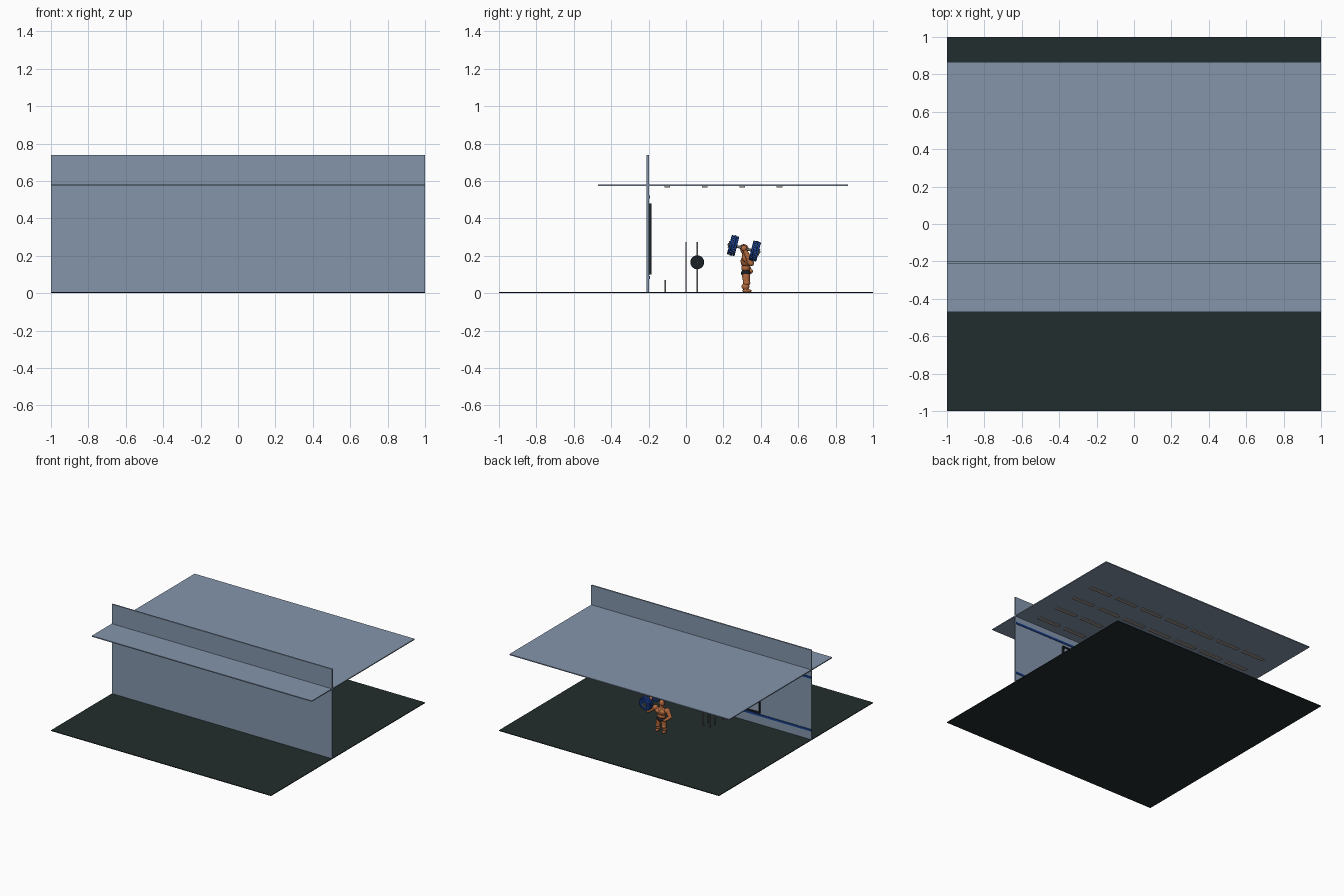
import bpy
from mathutils import Vector

cube = bpy.data.objects.get("Cube")
if cube:
    bpy.data.objects.remove(cube, do_unlink=True)


def material(name, r, g, b):
    m = bpy.data.materials.new(name)
    m.use_nodes = True
    m.diffuse_color = (r, g, b, 1)
    m.node_tree.nodes["Principled BSDF"].inputs["Base Color"].default_value = (r, g, b, 1)
    return m


WALL = material("blue grey paint", .23, .30, .41)
FLOOR = material("dark rubber", .016, .026, .026)
BLUE = material("blue", .01, .05, .27)
BLACK = material("black frame", .01, .015, .018)
GLASS = material("mirror glass", .30, .37, .46)
LAMP = material("warm lamp", .36, .33, .30)
STEEL = material("steel", .16, .16, .14)
SKIN = material("tan skin", .46, .15, .05)
HAIR = material("dark brown", .10, .035, .015)


def finish(name, mat, smooth=False):
    o = bpy.context.object
    o.name = name
    o.data.materials.append(mat)
    if smooth:
        bpy.ops.object.shade_smooth_by_angle()
    return o


def box(name, x, y, z, mat):
    """Box from its (low, high) range on each axis."""
    r = (x, y, z)
    bpy.ops.mesh.primitive_cube_add(size=1, location=[sum(p) / 2 for p in r])
    bpy.context.object.scale = [p[1] - p[0] for p in r]
    bpy.ops.object.transform_apply(location=False, rotation=False)
    return finish(name, mat)


def rod(name, a, b, r1, mat, r2=None, sides=20, bevel=0):
    """Cylinder or taper between two points."""
    a, b = Vector(a), Vector(b)
    bpy.ops.mesh.primitive_cone_add(vertices=sides, radius1=r1, radius2=r1 if r2 is None else r2,
                                    depth=(b - a).length, location=(a + b) / 2,
                                    rotation=(b - a).to_track_quat('Z', 'Y').to_euler())
    o = finish(name, mat, True)
    if bevel:
        mod = o.modifiers.new("rounding", 'BEVEL')
        mod.width, mod.segments = bevel, 2
    return o


def ball(name, loc, size, mat):
    bpy.ops.mesh.primitive_uv_sphere_add(segments=20, ring_count=12, radius=1, location=loc)
    bpy.context.object.scale = size
    bpy.ops.object.transform_apply(location=False, rotation=False)
    return finish(name, mat, True)


# Room shell
box("floor", (-1, 1), (-1, 1), (0, .006), FLOOR)
box("wall", (-1, 1), (-.21, -.198), (.006, .74), WALL)
box("ceiling", (-1, 1), (-.47, .865), (.572, .58), WALL)
for part, z in (("lower", .083), ("upper", .515)):
    box(part + "_wall_stripe", (-1, 1), (-.198, -.193), (z - .008, z + .008), BLUE)

# Ceiling lamps
for row in range(4):
    for col in range(7):
        x, y = (col - 3) * .25, -.1 + row * .2
        box("ceiling_lamp", (x - .1, x + .1), (y - .015, y + .015), (.566, .572), LAMP)

# Wall mirror with frame
box("mirror_glass", (-.53, .53), (-.198, -.192), (.11, .47), GLASS)
for z in (.1, .468):
    box("mirror_frame_rail", (-.54, .54), (-.198, -.184), (z, z + .012), BLACK)
for x in (-.54, .528):
    box("mirror_frame_side", (x, x + .012), (-.198, -.184), (.1, .48), BLACK)

# Weight rack with a loaded bar
RX = -.23
for s in (-1, 1):
    x = RX + s * .03
    for y, h in ((.0, .275), (.06, .275), (-.11, .07)):
        box("rack_post", (x - .004, x + .004), (y - .004, y + .004), (.006, h), STEEL)
    for k in range(2):
        px = RX + s * (.085 + k * .014)
        rod("bar_plate", (px - .006, .06, .165), (px + .006, .06, .165), .037, BLACK, bevel=.003)
rod("bar", (RX - .125, .06, .165), (RX + .125, .06, .165), .005, STEEL)

# Athlete: legs
Y = .32
for s, side in ((1, "left"), (-1, "right")):
    hip, knee, ankle = (s * .022, Y, .1), (s * .028, Y + .004, .055), (s * .03, Y - .002, .012)
    rod(side + "_thigh", knee, hip, .017, SKIN, .022)
    ball(side + "_knee", knee, (.018, .02, .016), SKIN)
    ball(side + "_calf", (s * .029, Y - .002, .036), (.017, .021, .02), SKIN)
    rod(side + "_shin", ankle, knee, .012, SKIN, .015)
    ball(side + "_foot", (s * .031, Y + .006, .013), (.014, .024, .01), SKIN)

# Athlete: torso and head
ball("shorts", (0, Y, .107), (.042, .026, .02), BLACK)
ball("belly", (0, Y, .135), (.035, .024, .026), SKIN)
ball("chest", (0, Y, .17), (.05, .028, .034), SKIN)
for s, side in ((1, "left"), (-1, "right")):
    ball(side + "_chest_muscle", (s * .02, Y + .018, .175), (.023, .015, .019), SKIN)
    ball(side + "_shoulder", (s * .054, Y, .188), (.022, .022, .022), SKIN)
rod("neck", (0, Y - .004, .19), (0, Y - .005, .222), .018, SKIN, .014)
ball("head", (0, Y - .008, .235), (.021, .022, .027), SKIN)
ball("hair", (0, Y - .013, .244), (.021, .02, .018), HAIR)

# Athlete: lowered arm with the hand at the hip
rod("right_upper_arm", (-.058, Y, .188), (-.085, Y + .005, .145), .018, SKIN, .014)
ball("right_elbow", (-.085, Y + .005, .145), (.014, .014, .014), SKIN)
rod("right_forearm", (-.085, Y + .005, .145), (-.05, Y + .025, .118), .015, SKIN, .01)
ball("right_hand", (-.048, Y + .026, .117), (.012, .012, .012), SKIN)

# Athlete: flexed arm
GRIP = Vector((.105, .31, .24))
rod("left_upper_arm", (.058, Y, .188), (.098, Y + .028, .16), .019, SKIN, .016)
ball("left_elbow", (.098, Y + .028, .16), (.016, .016, .016), SKIN)
rod("left_forearm", (.098, Y + .028, .16), GRIP, .017, SKIN, .011)
ball("left_hand", GRIP, (.015, .017, .016), SKIN)

# Dumbbell, tilted along its handle
axis = Vector((0, .97, -.25)).normalized()
rod("dumbbell_handle", GRIP - axis * .09, GRIP + axis * .09, .007, STEEL)
for s in (-1, 1):
    for k, r in ((-1, .053), (0, .056), (1, .053)):
        c = GRIP + axis * (s * .06 + k * .014)
        rod("dumbbell_plate", c - axis * .0068, c + axis * .0068, r, BLUE, sides=28, bevel=.003)
    rod("dumbbell_cap", GRIP + axis * s * .08, GRIP + axis * s * .086, .018, STEEL)
